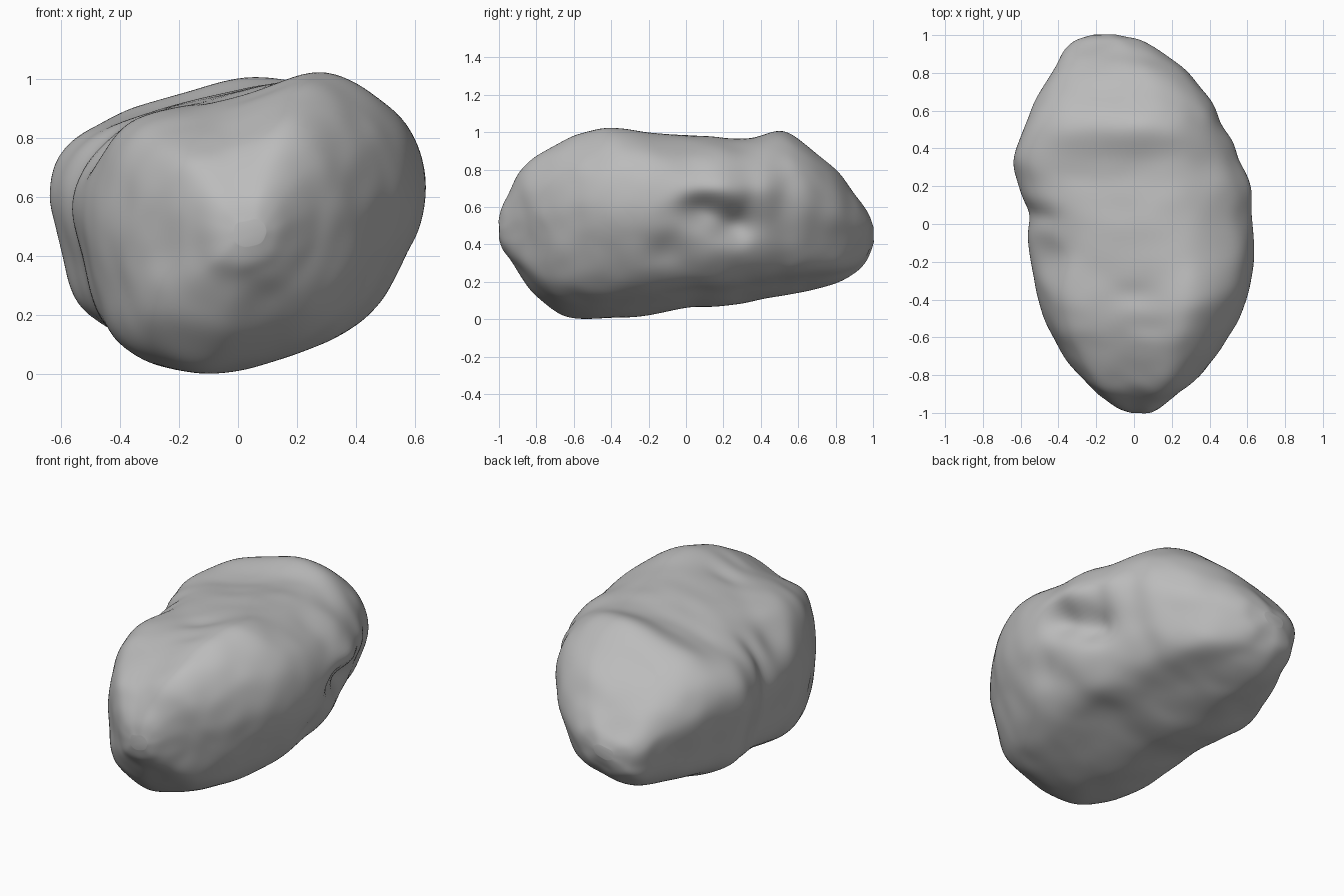
import bpy, bmesh, math
from mathutils import Vector, noise

cube = bpy.data.objects.get("Cube")
if cube:
    bpy.data.objects.remove(cube, do_unlink=True)

RINGS, SEGMENTS = 150, 140

# Lengthwise stations: y, min x, max x, min z, max z
STATIONS = [
    (-1, -.01, .09, .44, .52), (-.98, -.07, .14, .37, .6), (-.94, -.14, .2, .31, .69),
    (-.88, -.22, .28, .22, .8), (-.8, -.3, .36, .12, .87), (-.68, -.38, .45, .03, .94),
    (-.54, -.45, .53, 0, 1), (-.38, -.5, .6, 0, 1.02), (-.2, -.54, .64, .02, 1),
    (0, -.57, .63, .06, .98), (.18, -.6, .62, .07, .98),
    (.33, -.64, .55, .09, .99), (.5, -.58, .47, .12, 1), (.64, -.52, .42, .15, .93),
    (.8, -.43, .29, .19, .8), (.9, -.38, .16, .24, .68), (.96, -.33, .05, .3, .59),
    (.985, -.28, -.02, .36, .54), (1, -.21, -.09, .42, .49)]

# Cross-sections, running from -1 to 1 both ways: tilted middle, boxy ends
MIDDLE = [(1, .28), (.84, .73), (.38, 1), (-.2, .92), (-.78, .67), (-1, .27),
          (-.93, -.28), (-.78, -.75), (-.27, -1), (.3, -.82), (.65, -.66), (.88, -.25)]
END = [(1, .22), (.88, .7), (.45, 1), (-.2, .82), (-.78, .68), (-1, .2),
       (-.98, -.3), (-.84, -.78), (-.32, -1), (.27, -.86), (.66, -.64), (.9, -.2)]

# Hollows and bumps: centre, radii, push
HOLLOWS = [
    ((.62, .1, .58), (.25, .1, .08), (-.09, 0, 0)),        # side pocket
    ((.62, .25, .5), (.25, .12, .1), (-.12, 0, 0)),
    ((.6, .2, .7), (.2, .18, .06), (.03, 0, 0)),           # ledge over the pocket
    ((.6, -.1, .36), (.2, .12, .07), (-.03, 0, 0)),
    ((.55, .44, .68), (.2, .06, .12), (.03, 0, 0)),        # side rib
    ((-.5, .05, .72), (.14, .06, .22), (.06, 0, 0)),       # side crevice
    ((-.48, -.17, .8), (.15, .14, .13), (.06, 0, -.01)),
    ((-.1, .3, .93), (.45, .15, .2), (0, 0, -.04)),        # valley across the top
    ((-.1, .54, .95), (.35, .1, .2), (0, 0, .015)),        # ridge behind the valley
    ((0, -.37, 1), (.08, .05, .2), (0, 0, -.02)),          # top dimples
    ((.07, -.55, 1), (.09, .05, .2), (0, 0, -.02)),
    ((.25, -.85, .5), (.12, .3, .16), (0, .03, 0)),        # front hollows
    ((-.25, -.8, .5), (.09, .2, .2), (0, .02, 0))]


def spline(a, b, c, d, t):
    """Smooth blend from b to c."""
    return [.5 * (2 * q + (r - p) * t + (2 * p - 5 * q + 4 * r - s) * t * t
                  + (3 * q - p - 3 * r + s) * t ** 3) for p, q, r, s in zip(a, b, c, d)]


def section(t):
    i = min(int(t), len(STATIONS) - 2)
    pick = [STATIONS[max(0, min(len(STATIONS) - 1, i + k))] for k in (-1, 0, 1, 2)]
    return spline(*pick, t - i)


def outline(profile, t):
    i = int(t)
    return Vector(spline(*[profile[(i + k) % len(profile)] for k in (-1, 0, 1, 2)], t - i))


def weather(p):
    """Carve the hollows, then roughen the surface gently."""
    moved = p.copy()
    for centre, radii, push in HOLLOWS:
        d = sum(((a - b) / r) ** 2 for a, b, r in zip(p, centre, radii))
        moved += Vector(push) * math.exp(-d)
    return moved + noise.noise_vector(p * 4) * .01 + noise.noise_vector(p * 9) * .006


# Loft the boulder from end to end
bm = bmesh.new()
rings = []
for j in range(RINGS + 1):
    y, x0, x1, z0, z1 = section(j / RINGS * (len(STATIONS) - 1))
    boxy = min(1, max(0, -y / .4, (y - .5) * 1.2))
    ring = []
    for k in range(SEGMENTS):
        t = k / SEGMENTS * len(MIDDLE)
        u, v = outline(MIDDLE, t).lerp(outline(END, t), boxy)
        p = Vector(((x0 + x1 + u * (x1 - x0)) / 2, y, (z0 + z1 + v * (z1 - z0)) / 2))
        ring.append(bm.verts.new(weather(p)))
    rings.append(ring)
for a, b in zip(rings, rings[1:]):
    for k in range(SEGMENTS):
        n = (k + 1) % SEGMENTS
        bm.faces.new((a[k], a[n], b[n], b[k]))
bm.faces.new(rings[0])
bm.faces.new(rings[-1])
for _ in range(8):
    bmesh.ops.smooth_vert(bm, verts=bm.verts, factor=.5, use_axis_x=True,
                          use_axis_y=True, use_axis_z=True)
bmesh.ops.recalc_face_normals(bm, faces=bm.faces)
for f in bm.faces:
    f.smooth = True

mesh = bpy.data.meshes.new("boulder")
bm.to_mesh(mesh)
bm.free()
boulder = bpy.data.objects.new("boulder", mesh)
bpy.context.collection.objects.link(boulder)

# Plain grey stone
stone = bpy.data.materials.new("grey_stone")
stone.use_nodes = True
colour = (.5, .5, .5, 1)
stone.diffuse_color = colour
shader = next(n for n in stone.node_tree.nodes if n.type == "BSDF_PRINCIPLED")
shader.inputs["Base Color"].default_value = colour
mesh.materials.append(stone)
